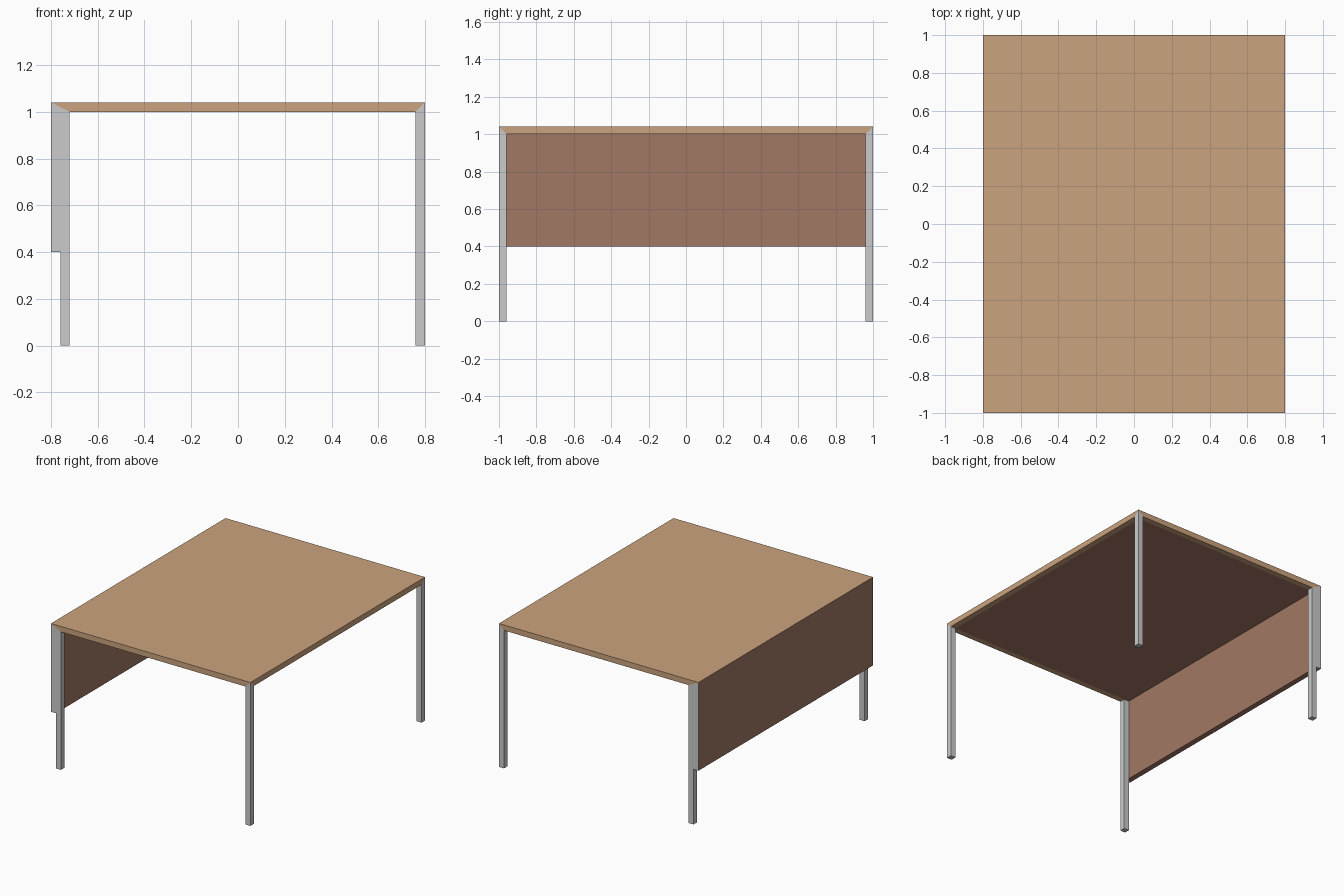
import bpy
import bmesh

if "Cube" in bpy.data.objects:
    bpy.data.objects.remove(bpy.data.objects["Cube"])

W, L = 0.8, 1.0          # half width, half length
T = 0.04                 # thickness of board, panel and legs
H, TOP = 1.0, 1.04       # underside and top of the board
PANEL_Z = 0.4            # lower edge of the side panel


def material(name, rgb):
    mat = bpy.data.materials.new(name)
    mat.diffuse_color = (*rgb, 1)
    mat.use_nodes = True
    mat.node_tree.nodes["Principled BSDF"].inputs["Base Color"].default_value = mat.diffuse_color
    return mat


wood = material("light_wood", (0.60, 0.37, 0.21))
brown = material("brown_board", (0.36, 0.19, 0.13))


def build(name, faces, mats=(), slots=None):
    """Mesh from corner loops; shared corners are merged."""
    bm = bmesh.new()
    for i, loop in enumerate(faces):
        face = bm.faces.new([bm.verts.new(p) for p in loop])
        face.material_index = slots[i] if slots else 0
    bmesh.ops.remove_doubles(bm, verts=bm.verts, dist=1e-5)
    bmesh.ops.recalc_face_normals(bm, faces=bm.faces)
    mesh = bpy.data.meshes.new(name)
    bm.to_mesh(mesh)
    bm.free()
    for m in mats:
        mesh.materials.append(m)
    obj = bpy.data.objects.new(name, mesh)
    bpy.context.collection.objects.link(obj)
    return obj


def loft(name, a, b, mats=()):
    """Closed solid between two rings with equal point counts."""
    n = len(a)
    sides = [(a[i], a[(i + 1) % n], b[(i + 1) % n], b[i]) for i in range(n)]
    return build(name, [a, b] + sides, mats)


xl, xr, yi = -W + T, W - T, L - T    # inner faces of panel, right legs, ends
xleg = -W + 2 * T                    # inner face of the left legs

# Tabletop: wooden top, edges and rim, brown underside, mitred corners
faces = [
    [(-W, -L, TOP), (W, -L, TOP), (W, L, TOP), (-W, L, TOP)],
    [(W, -L, TOP), (W, L, TOP), (W, yi, H), (W, -yi, H)],
    [(W, -yi, H), (W, yi, H), (xr, yi, H), (xr, -yi, H)],
    [(-W, -L, TOP), (-W, L, TOP), (xl, yi, H), (xl, -yi, H)],
]
for s in (-1, 1):
    faces += [
        [(-W, s * L, TOP), (W, s * L, TOP), (xr, s * L, H), (xleg, s * L, H)],
        [(xleg, s * L, H), (xr, s * L, H), (xr, s * yi, H), (xleg, s * yi, H)],
        [(W, s * L, TOP), (W, s * yi, H), (xr, s * yi, H), (xr, s * L, H)],
        [(-W, s * L, TOP), (xleg, s * L, H), (xleg, s * yi, H), (xl, s * yi, H)],
    ]
faces.append([(xl, -yi, H), (xleg, -yi, H), (xr, -yi, H),
              (xr, yi, H), (xleg, yi, H), (xl, yi, H)])
build("tabletop", faces, (wood, brown), [0] * (len(faces) - 1) + [1])

# Side panel, mitred into the legs and the tabletop
loft("side_panel",
     [(-W, -L, PANEL_Z), (-W, L, PANEL_Z), (-W, L, TOP), (-W, -L, TOP)],
     [(xl, -yi, PANEL_Z), (xl, yi, PANEL_Z), (xl, yi, H), (xl, -yi, H)],
     (brown,))

for s, end in ((-1, "front"), (1, "back")):
    # Right leg: square post whose outer corner rises to the tabletop corner
    plan = [(xr, s * L), (W, s * L), (W, s * yi), (xr, s * yi)]
    loft(end + "_right_leg",
         [(x, y, 0) for x, y in plan],
         [(x, y, TOP if i == 1 else H) for i, (x, y) in enumerate(plan)])

    # Left leg: set-in post with a wider upper part closing the panel end
    outer = [(xleg, 0), (xleg, H), (-W, TOP), (-W, PANEL_Z), (xl, PANEL_Z), (xl, 0)]
    loft(end + "_left_leg",
         [(x, s * L, z) for x, z in outer],
         [(max(x, xl), s * yi, min(z, H)) for x, z in outer])
